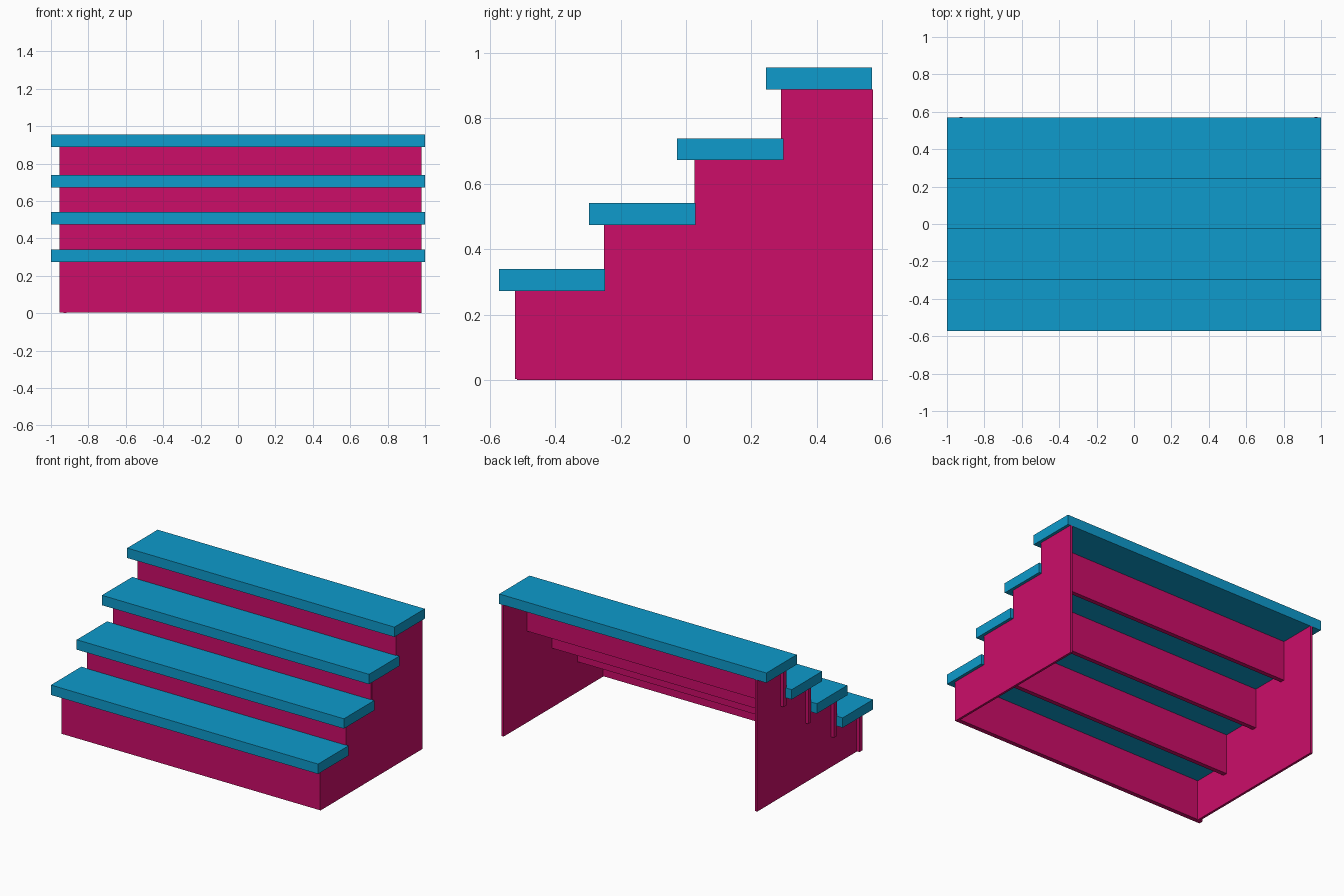
import bpy
import bmesh

cube = bpy.data.objects.get("Cube")
if cube:
    bpy.data.objects.remove(cube, do_unlink=True)


def material(name, rgb):
    mat = bpy.data.materials.new(name)
    mat.use_nodes = True
    color = (*rgb, 1)
    mat.diffuse_color = color
    mat.node_tree.nodes["Principled BSDF"].inputs["Base Color"].default_value = color
    return mat


pink = material("pink", (0.604, 0.004, 0.141))
blue = material("blue", (0.0044, 0.328, 0.604))


def extrude_profile(name, points, x0, x1, mat):
    """Extrude a (y, z) outline along x from x0 to x1."""
    bm = bmesh.new()
    face = bm.faces.new([bm.verts.new((x0, y, z)) for y, z in points])
    moved = bmesh.ops.extrude_face_region(bm, geom=[face])["geom"]
    verts = [g for g in moved if isinstance(g, bmesh.types.BMVert)]
    bmesh.ops.translate(bm, verts=verts, vec=(x1 - x0, 0, 0))
    bmesh.ops.recalc_face_normals(bm, faces=bm.faces)
    mesh = bpy.data.meshes.new(name)
    bm.to_mesh(mesh)
    bm.free()
    mesh.materials.append(mat)
    obj = bpy.data.objects.new(name, mesh)
    bpy.context.collection.objects.link(obj)
    return obj


def rectangle(y0, y1, z0, z1):
    return [(y0, z0), (y1, z0), (y1, z1), (y0, z1)]


BACK = 0.571
TREAD_DEPTH, TREAD_THICK = 0.325, 0.067
RISER_HEIGHT, RISER_THICK = 0.27, 0.03

# Each step: tread front, riser front, underside of tread
steps = [
    (-0.572, -0.522, 0.273),
    (-0.296, -0.25, 0.474),
    (-0.027, 0.026, 0.672),
    (0.244, 0.291, 0.888),
]

# Treads and the risers hanging under their front edges
for i, (front, riser, z) in enumerate(steps, 1):
    extrude_profile(f"tread_{i}",
                    rectangle(front, front + TREAD_DEPTH, z, z + TREAD_THICK),
                    -1, 1, blue)
    extrude_profile(f"riser_{i}",
                    rectangle(riser, riser + RISER_THICK, z - RISER_HEIGHT, z),
                    -0.955, 0.978, pink)

# Thin stepped side panels, open at the back and bottom
outline = [(BACK, 0), (steps[0][1] + 0.005, 0)]
for i, (front, riser, z) in enumerate(steps):
    outline.append((riser + 0.005, z))
    end = steps[i + 1][1] + 0.005 if i + 1 < len(steps) else BACK
    outline.append((end, z))

extrude_profile("right_side_panel", outline, -0.933, -0.917, pink)
extrude_profile("left_side_panel", outline, 0.965, 0.98, pink)
